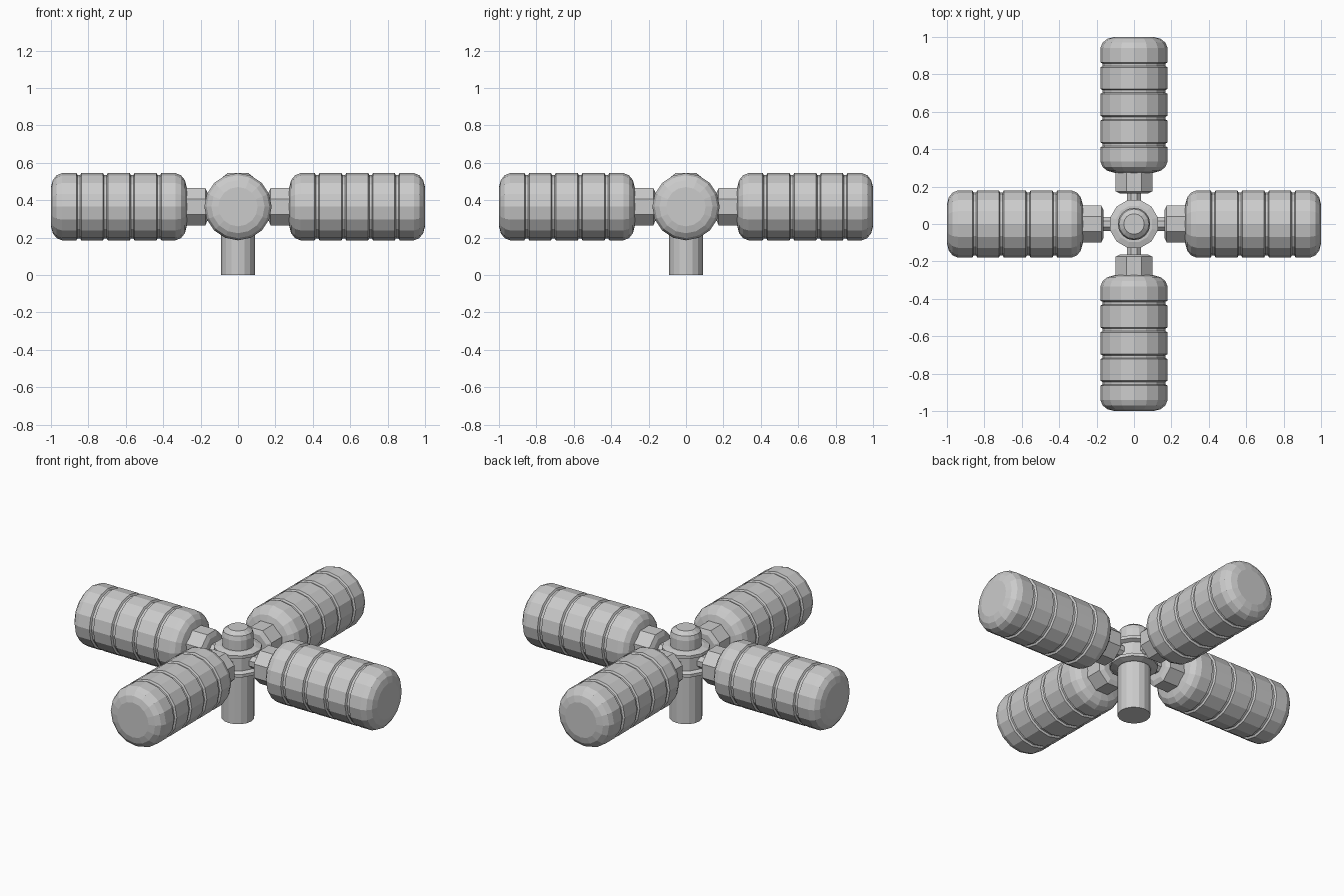
import bpy, bmesh
from math import pi, cos, sin
from mathutils import Matrix

if "Cube" in bpy.data.objects:
    bpy.data.objects.remove(bpy.data.objects["Cube"])

ZC = 0.365  # height of the handle axis


def lathe(name, profile, sides, phase=0.0, mat=Matrix()):
    """Closed flat-shaded solid of revolution from (axial, radius) points along z."""
    bm = bmesh.new()
    rings = []
    for h, r in profile:
        rings.append([bm.verts.new((r * cos(phase + 2 * pi * i / sides),
                                    r * sin(phase + 2 * pi * i / sides), h))
                      for i in range(sides)])
    for a, b in zip(rings, rings[1:]):
        for i in range(sides):
            j = (i + 1) % sides
            bm.faces.new((a[i], a[j], b[j], b[i]))
    bm.faces.new(rings[0][::-1])
    bm.faces.new(rings[-1])
    me = bpy.data.meshes.new(name)
    bm.to_mesh(me)
    bm.free()
    ob = bpy.data.objects.new(name, me)
    ob.matrix_world = mat
    bpy.context.collection.objects.link(ob)
    return ob


# Central stem, hub with flanges and domed cap
lathe("stem", [(0, 0.09), (0.33, 0.09)], 16)
lathe("hub", [(0.29, 0.10), (0.30, 0.132), (0.318, 0.132), (0.328, 0.108),
              (0.402, 0.108), (0.412, 0.132), (0.43, 0.132), (0.44, 0.10)], 12, pi / 12)
lathe("cap", [(0.42, 0.087), (0.50, 0.087), (0.525, 0.08), (0.545, 0.055)], 16)

# Ribbed grip profile: rounded ends, narrow grooves between the ribs
grip = [(0.273, 0.10), (0.284, 0.142), (0.305, 0.168), (0.335, 0.18)]
for g in (0.423, 0.566, 0.709, 0.851):
    grip += [(g - 0.013, 0.18), (g - 0.007, 0.169), (g + 0.007, 0.169), (g + 0.013, 0.18)]
grip += [(0.94, 0.18), (0.97, 0.168), (0.99, 0.142), (1.0, 0.105)]

# Four arms: spoke, octagonal collar, grip
R = 0.1 / cos(pi / 8)
for k in range(4):
    m = Matrix.Translation((0, 0, ZC)) @ Matrix.Rotation(k * pi / 2, 4, 'Z') @ Matrix.Rotation(pi / 2, 4, 'Y')
    lathe(f"spoke_{k + 1}", [(0.05, 0.04), (0.2, 0.04)], 8, pi / 8, m)
    lathe(f"collar_{k + 1}", [(0.163, 0.08), (0.175, R), (0.3, R)], 8, pi / 8, m)
    lathe(f"grip_{k + 1}", grip, 16, 0, m)
